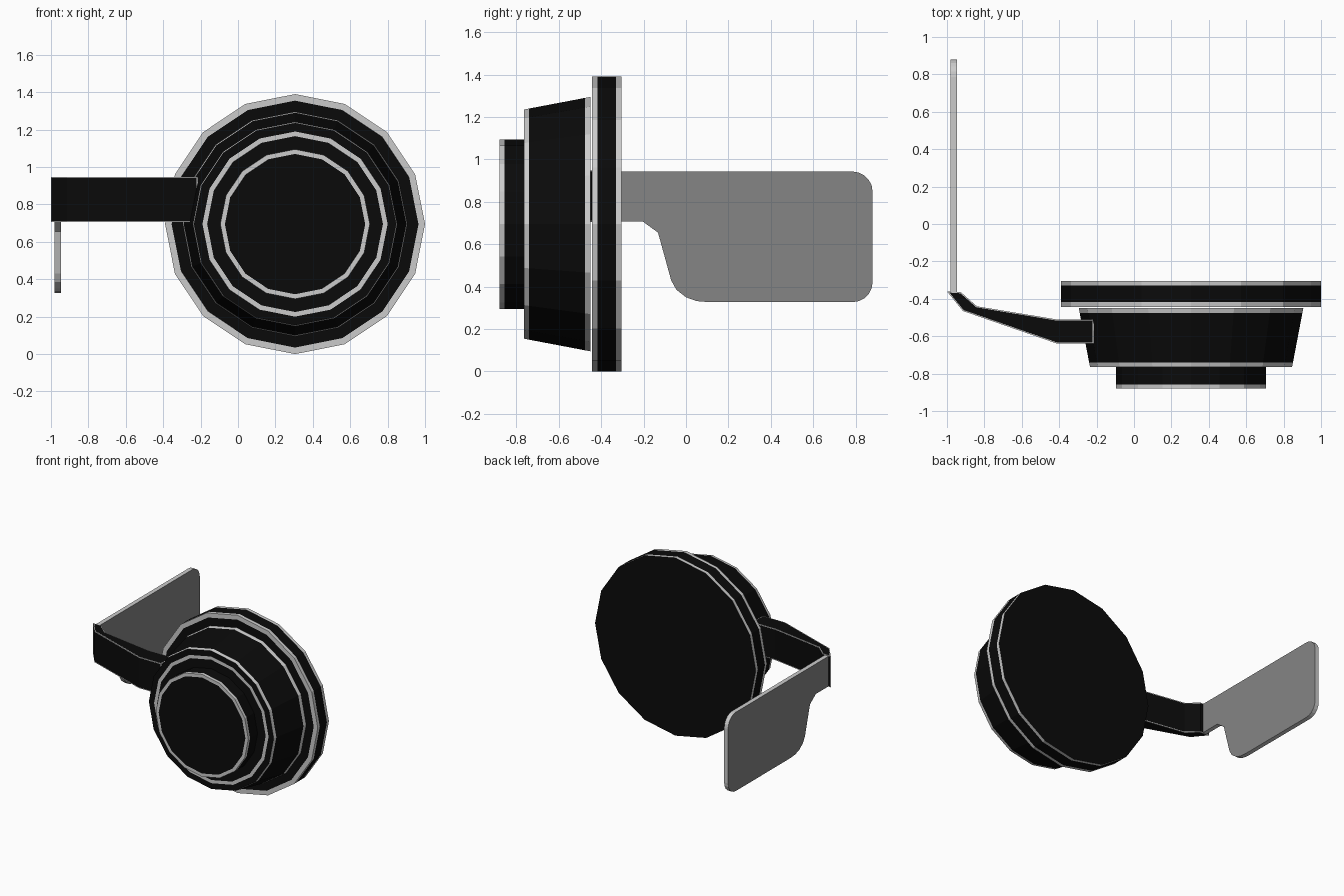
import bpy, bmesh, math
from mathutils import Vector

if "Cube" in bpy.data.objects:
    bpy.data.objects.remove(bpy.data.objects["Cube"])


def material(name, value):
    m = bpy.data.materials.new(name)
    m.diffuse_color = (value, value, value, 1)
    m.use_nodes = True
    m.node_tree.nodes["Principled BSDF"].inputs["Base Color"].default_value = m.diffuse_color
    return m


BLACK = material("black", 0.003)
LIGHT = material("light_grey", 0.6)
MID = material("mid_grey", 0.235)
CX, CZ, SIDES = 0.305, 0.695, 16


def finish(name, bm, mats):
    bmesh.ops.recalc_face_normals(bm, faces=bm.faces[:])
    me = bpy.data.meshes.new(name)
    bm.to_mesh(me)
    bm.free()
    for m in mats:
        me.materials.append(m)
    ob = bpy.data.objects.new(name, me)
    bpy.context.collection.objects.link(ob)
    return ob


def lathe(name, profile):
    """Turn (radius, y, material of the band that follows) about the y axis."""
    bm = bmesh.new()
    rings = []
    for r, y, _ in profile:
        rings.append([bm.verts.new((CX + r * math.cos(2 * math.pi * k / SIDES), y,
                                    CZ + r * math.sin(2 * math.pi * k / SIDES)))
                      for k in range(SIDES)])
    for a, b, p in zip(rings, rings[1:], profile):
        for k in range(SIDES):
            j = (k + 1) % SIDES
            bm.faces.new((a[k], a[j], b[j], b[k])).material_index = p[2]
    bm.faces.new(rings[0])
    bm.faces.new(rings[-1])
    return finish(name, bm, [BLACK, LIGHT])


def prism(points, offset):
    """Extrude a closed outline by an offset vector."""
    bm = bmesh.new()
    face = bm.faces.new([bm.verts.new(p) for p in points])
    ext = bmesh.ops.extrude_face_region(bm, geom=[face])
    verts = [g for g in ext["geom"] if isinstance(g, bmesh.types.BMVert)]
    bmesh.ops.translate(bm, verts=verts, vec=offset)
    bmesh.ops.recalc_face_normals(bm, faces=bm.faces[:])
    return bm


# Round body: front cap, tapered housing and wide rim, each with pale edges
lathe("front_cap", [(0.375, -0.88, 1), (0.40, -0.88, 1), (0.40, -0.857, 0), (0.40, -0.76, 0)])
lathe("tapered_housing", [(0.47, -0.765, 1), (0.495, -0.765, 0), (0.54, -0.765, 1),
                          (0.545, -0.74, 0), (0.595, -0.477, 1), (0.60, -0.45, 0)])
lathe("wide_rim", [(0.66, -0.443, 1), (0.695, -0.443, 1), (0.695, -0.418, 0),
                   (0.695, -0.33, 1), (0.695, -0.305, 0)])

# Bent arm with thin pale outlines along its edges
outline = [(-1, -0.36), (-0.915, -0.465), (-0.41, -0.64), (-0.215, -0.64),
           (-0.215, -0.51), (-0.415, -0.51), (-0.84, -0.44), (-0.925, -0.365)]
bm = prism([(x, y, 0.705) for x, y in outline], Vector((0, 0, 0.243)))
caps = [f for f in bm.faces if abs(f.normal.z) > 0.5]
end = [f for f in bm.faces if f.normal.x > 0.9]
front = [f for f in bm.faces if f.normal.y < -0.3]
back = [f for f in bm.faces if f not in caps + end + front and f.normal.y > 0.3]
for group in (caps, end, front, back):
    rim = bmesh.ops.inset_region(bm, faces=group, thickness=0.006, use_even_offset=True)
    for f in rim["faces"]:
        f.material_index = 1
finish("bent_arm", bm, [BLACK, LIGHT])


# Flat side plate with rounded corners
def corner(cy, cz, r, start, end, n=5):
    return [(cy + r * math.cos(math.radians(start + (end - start) * i / n)),
             cz + r * math.sin(math.radians(start + (end - start) * i / n)))
            for i in range(n + 1)]


side = [(-0.365, 0.943)] + corner(0.785, 0.848, 0.095, 90, 0)
side += corner(0.785, 0.422, 0.095, 0, -90)
side += [(0.11, 0.327), (0.05, 0.332), (0, 0.35), (-0.045, 0.385), (-0.07, 0.43),
         (-0.132, 0.655), (-0.205, 0.708), (-0.365, 0.708)]
bm = prism([(-0.98, y, z) for y, z in side], Vector((0.034, 0, 0)))
for f in bm.faces:
    f.material_index = 0 if abs(f.normal.x) > 0.9 else 1
finish("side_plate", bm, [MID, LIGHT])
